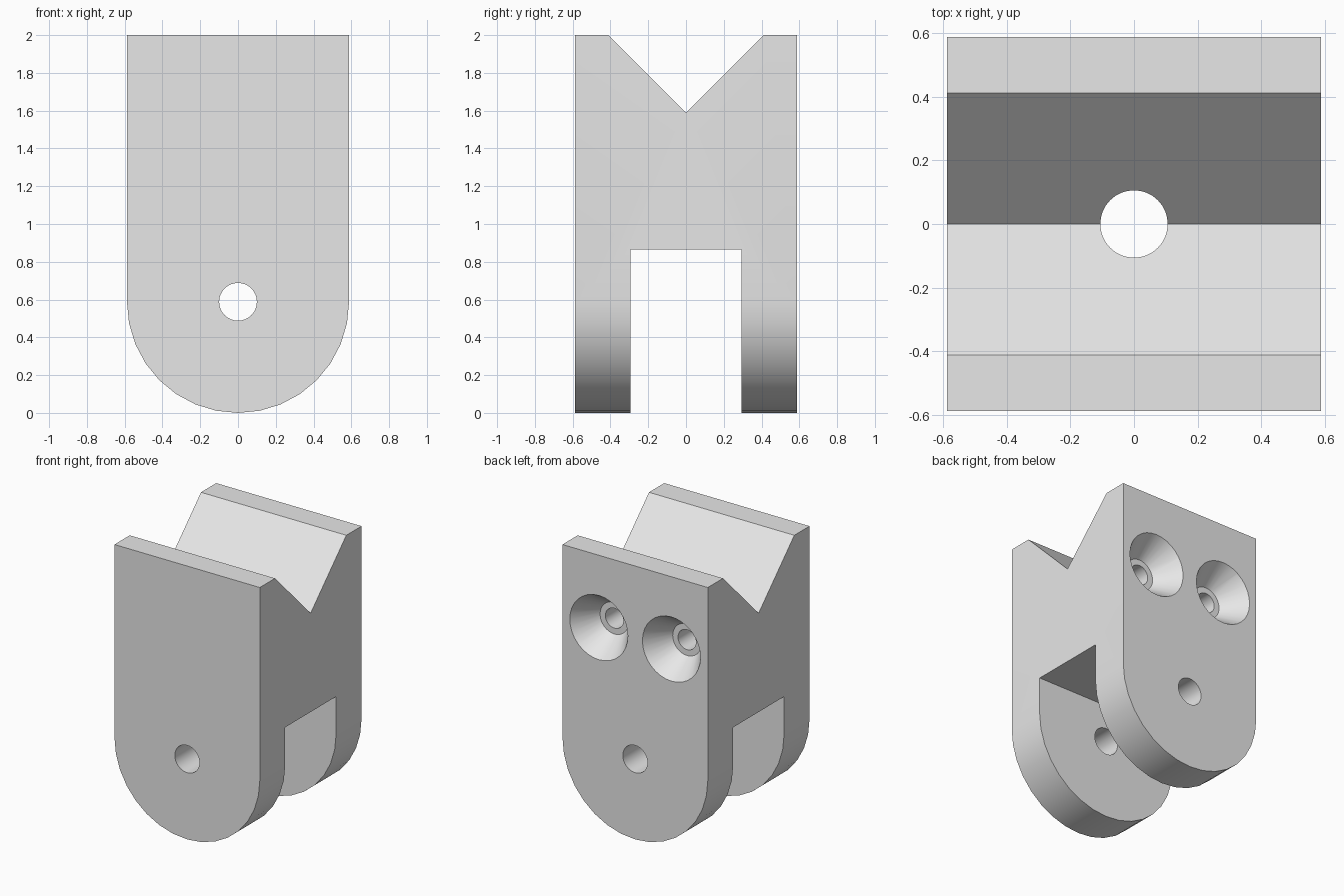
import bpy
import bmesh
import math
from mathutils import Matrix, Vector

HALF = 0.588          # half width and depth, also the radius of the rounded foot
TOP = 2.0

old = bpy.data.objects.get("Cube")
if old:
    bpy.data.objects.remove(old, do_unlink=True)

grey = bpy.data.materials.new("plain grey")
grey.use_nodes = True
colour = (0.8, 0.8, 0.8, 1)
grey.diffuse_color = colour
grey.node_tree.nodes["Principled BSDF"].inputs["Base Color"].default_value = colour


def finish(bm, name):
    bmesh.ops.remove_doubles(bm, verts=bm.verts, dist=1e-5)
    bmesh.ops.recalc_face_normals(bm, faces=bm.faces)
    mesh = bpy.data.meshes.new(name)
    bm.to_mesh(mesh)
    bm.free()
    mesh.materials.append(grey)
    obj = bpy.data.objects.new(name, mesh)
    bpy.context.collection.objects.link(obj)
    return obj


def prism(name, points, along):
    """Extrude a closed outline of 3D points by a vector."""
    bm = bmesh.new()
    face = bm.faces.new([bm.verts.new(p) for p in points])
    new = bmesh.ops.extrude_face_region(bm, geom=[face])["geom"]
    verts = [v for v in new if isinstance(v, bmesh.types.BMVert)]
    bmesh.ops.translate(bm, verts=verts, vec=along)
    return finish(bm, name)


def lathe(name, profile, matrix, steps=32):
    """Turn (radius, height) points round z, then place the result."""
    bm = bmesh.new()
    verts = [bm.verts.new((r, 0, h)) for r, h in profile]
    edges = [bm.edges.new(pair) for pair in zip(verts, verts[1:])]
    bmesh.ops.spin(bm, geom=verts + edges, axis=(0, 0, 1), cent=(0, 0, 0),
                   angle=math.tau, steps=steps, use_duplicate=False)
    bmesh.ops.transform(bm, matrix=matrix, verts=bm.verts)
    return finish(bm, name)


def rod(radius, low, high):
    return [(0, low), (radius, low), (radius, high), (0, high)]


# Block with a half-round foot
outline = [(HALF, -HALF, TOP), (-HALF, -HALF, TOP)]
for i in range(17):
    a = math.pi + math.pi * i / 16
    outline.append((HALF * math.cos(a), -HALF, HALF + HALF * math.sin(a)))
body = prism("clevis_block", outline, Vector((0, 2 * HALF, 0)))

# V groove across the top and slot between the two lugs
across = Vector((2, 0, 0))
groove = [(-1, 0, 1.588), (-1, 0.512, 2.1), (-1, -0.512, 2.1)]
slot = [(-1, -0.294, -0.1), (-1, 0.294, -0.1), (-1, 0.294, 0.865), (-1, -0.294, 0.865)]
cutters = [prism("groove_cutter", groove, across), prism("slot_cutter", slot, across)]

# Vertical bore and pin hole
to_y = Matrix.Rotation(-math.pi / 2, 4, "X")      # local z becomes +y
cutters.append(lathe("bore_cutter", rod(0.106, 0.7, 2.2), Matrix()))
cutters.append(lathe("pin_cutter", rod(0.1, -0.8, 0.8),
                     Matrix.Translation((0, 0, HALF)) @ to_y))

# Two blind countersunk screw holes in the back
sink = [(0, -0.9), (0.073, -0.9), (0.073, -0.18), (0.116, -0.18),
        (0.235, 0), (0.2482, 0.02), (0, 0.02)]
for side in (-1, 1):
    place = Matrix.Translation((side * 0.294, HALF, 1.471)) @ to_y
    cutters.append(lathe("screw_cutter", sink, place))

bpy.ops.object.select_all(action="DESELECT")
bpy.context.view_layer.objects.active = body
body.select_set(True)
for cutter in cutters:
    cutter.hide_render = True
    cut = body.modifiers.new(cutter.name, "BOOLEAN")
    cut.operation = "DIFFERENCE"
    cut.solver = "EXACT"
    cut.object = cutter
    bpy.ops.object.modifier_apply(modifier=cut.name)
    bpy.data.objects.remove(cutter, do_unlink=True)

bpy.ops.object.shade_smooth_by_angle(angle=math.radians(30))
